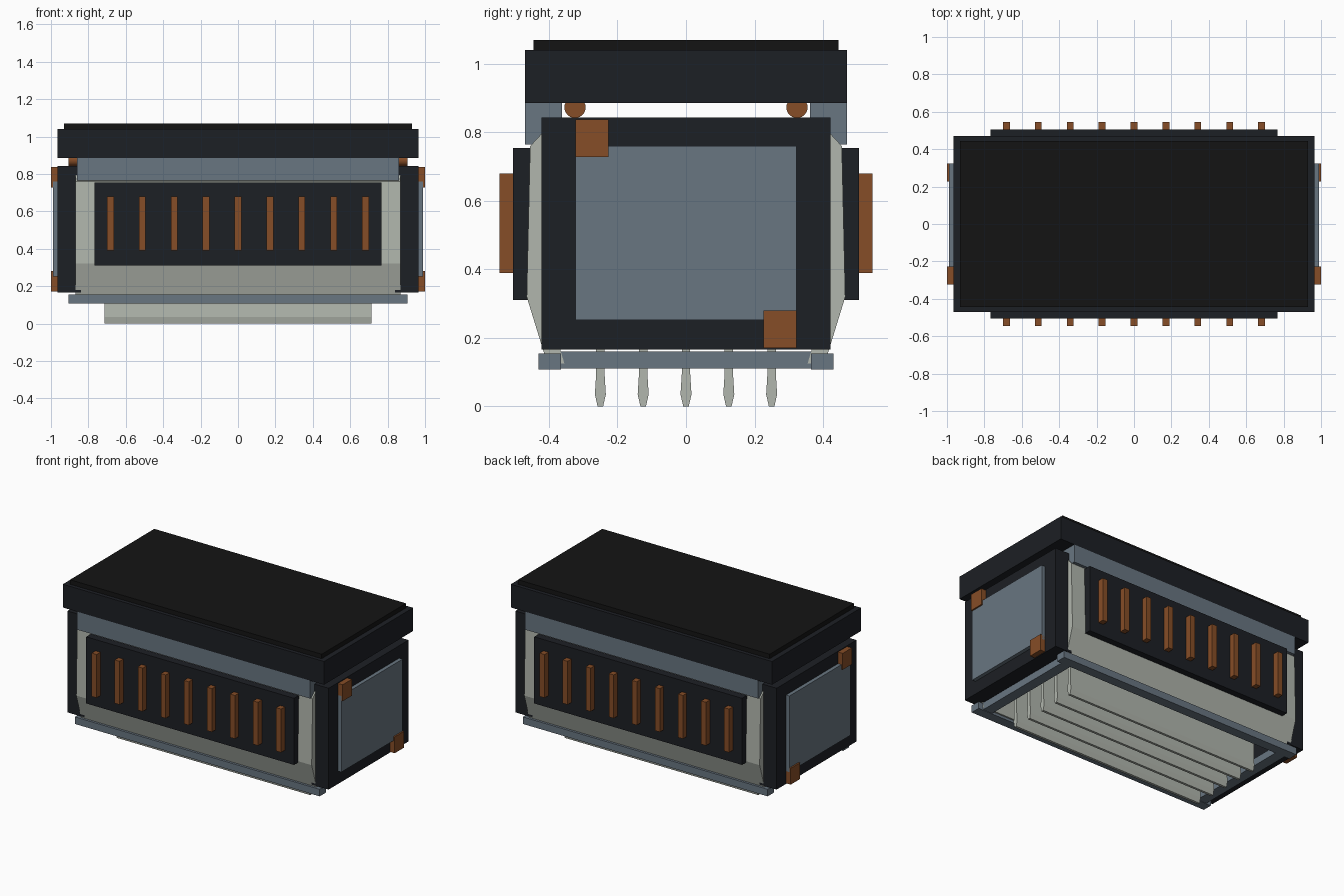
import bpy, bmesh
from mathutils import Matrix
from math import pi

if "Cube" in bpy.data.objects:
    bpy.data.objects.remove(bpy.data.objects["Cube"])


def material(name, rgb):
    m = bpy.data.materials.new(name)
    m.diffuse_color = (*rgb, 1)
    m.use_nodes = True
    m.node_tree.nodes["Principled BSDF"].inputs["Base Color"].default_value = m.diffuse_color
    return m


BLACK = material("charcoal", (0.012, 0.014, 0.018))
CAP = material("matte_black", (0.007, 0.007, 0.007))
SLATE = material("slate", (0.14, 0.18, 0.22))
COPPER = material("copper", (0.24, 0.075, 0.02))
PALE = material("pale_grey", (0.44, 0.47, 0.42))


def finish(name, bm, mat):
    bmesh.ops.recalc_face_normals(bm, faces=bm.faces)
    me = bpy.data.meshes.new(name)
    bm.to_mesh(me)
    bm.free()
    me.materials.append(mat)
    ob = bpy.data.objects.new(name, me)
    bpy.context.collection.objects.link(ob)
    return ob


def box(name, x, y, z, mat):
    """Box from (min, max) ranges on each axis."""
    bm = bmesh.new()
    bmesh.ops.create_cube(bm, size=1)
    for v in bm.verts:
        for i, (a, b) in enumerate((x, y, z)):
            v.co[i] = (a + b) / 2 + v.co[i] * (b - a)
    return finish(name, bm, mat)


def extrude_x(name, profile, half, mat):
    """Closed (y, z) profile extruded along x."""
    bm = bmesh.new()
    face = bm.faces.new([bm.verts.new((-half, y, z)) for y, z in profile])
    new = bmesh.ops.extrude_face_region(bm, geom=[face])["geom"]
    bmesh.ops.translate(bm, vec=(2 * half, 0, 0),
                        verts=[g for g in new if isinstance(g, bmesh.types.BMVert)])
    return finish(name, bm, mat)


def span(s, a, b):
    return tuple(sorted((s * a, s * b)))


# Hollow body shell, open underneath
outer = [(0.405, 0.125), (0.465, 0.32), (0.455, 0.76), (0.39, 0.83)]
inner = [(0.355, 0.125), (0.415, 0.33), (0.405, 0.74), (0.36, 0.79)]
arch = outer + [(-y, z) for y, z in outer[::-1]] + [(-y, z) for y, z in inner] + inner[::-1]
extrude_x("body_shell", arch, 0.87, PALE)

# Lid with raised cap
box("lid", (-0.965, 0.965), (-0.47, 0.47), (0.885, 1.04), BLACK)
box("lid_cap", (-0.93, 0.93), (-0.445, 0.445), (1.04, 1.07), CAP)

# Bottom fins with tapered tips
for i in range(5):
    y = (i - 2) * 0.125
    half = [(0.008, 0), (0.016, 0.035), (0.012, 0.1), (0.012, 0.45)]
    prof = [(y + a, z) for a, z in half] + [(y - a, z) for a, z in half[::-1]]
    extrude_x(f"bottom_fin_{i + 1}", prof, 0.715, PALE)

# Long sides: lid skirt, hinge rod, side panel, contact bars, base rail
for s, side in ((-1, "front"), (1, "back")):
    box(f"lid_skirt_{side}", (-0.86, 0.86), span(s, 0.362, 0.47), (0.765, 0.885), SLATE)
    box(f"side_panel_{side}", (-0.768, 0.768), span(s, 0.455, 0.505), (0.31, 0.755), BLACK)
    box(f"base_rail_{side}", (-0.905, 0.905), span(s, 0.365, 0.43), (0.108, 0.155), SLATE)
    for i in range(9):
        x = (i - 4) * 0.1705
        box(f"contact_bar_{side}_{i + 1}", (x - 0.018, x + 0.018),
            span(s, 0.39, 0.545), (0.39, 0.68), COPPER)
    bm = bmesh.new()
    bmesh.ops.create_cone(bm, cap_ends=True, segments=24, radius1=0.031, radius2=0.031,
                          depth=1.81, matrix=Matrix.Translation((0, s * 0.324, 0.873))
                          @ Matrix.Rotation(pi / 2, 4, 'Y'))
    rod = finish(f"hinge_rod_{side}", bm, COPPER)
    for p in rod.data.polygons:
        p.use_smooth = len(p.vertices) == 4

# Ends: frame, raised panel, two copper corner clips, base crossbar
for s, side in ((-1, "left"), (1, "right")):
    box(f"end_frame_{side}", span(s, 0.84, 0.965), (-0.422, 0.422), (0.166, 0.843), BLACK)
    box(f"end_panel_{side}", span(s, 0.95, 0.99), (-0.323, 0.323), (0.252, 0.76), SLATE)
    box(f"upper_clip_{side}", span(s, 0.95, 1.0), (-0.323, -0.226), (0.728, 0.838), COPPER)
    box(f"lower_clip_{side}", span(s, 0.95, 1.0), (0.226, 0.323), (0.171, 0.28), COPPER)
    box(f"base_crossbar_{side}", span(s, 0.80, 0.87), (-0.37, 0.37), (0.111, 0.16), SLATE)
